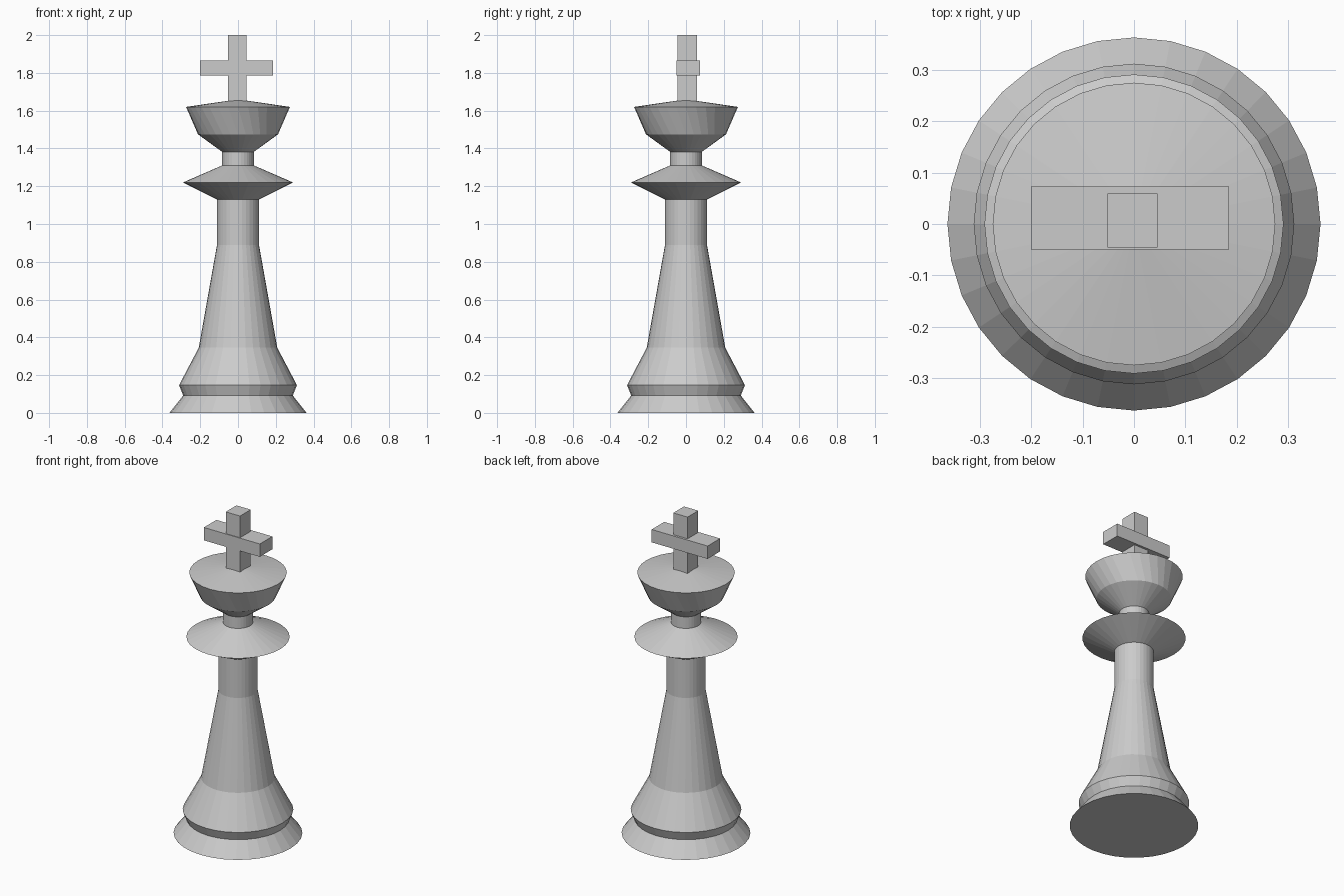
import bpy, bmesh
from math import cos, sin, tau

if "Cube" in bpy.data.objects:
    bpy.data.objects.remove(bpy.data.objects["Cube"])

SIDES = 32
STEP = tau / SIDES


def finish(name, bm):
    bmesh.ops.recalc_face_normals(bm, faces=bm.faces[:])
    mesh = bpy.data.meshes.new(name)
    bm.to_mesh(mesh)
    bm.free()
    obj = bpy.data.objects.new(name, mesh)
    bpy.context.collection.objects.link(obj)
    return obj


def lathe(name, profile, tip_z):
    """Stack rings of (radius, height, twist in sides), close with a flat base and a low cone."""
    bm = bmesh.new()
    rings = [[bm.verts.new((r * cos((i + t) * STEP), r * sin((i + t) * STEP), z))
              for i in range(SIDES)] for r, z, t in profile]
    for lo, hi in zip(rings, rings[1:]):
        for i in range(SIDES):
            j = (i + 1) % SIDES
            bm.faces.new((lo[i], lo[j], hi[j], hi[i]))
    bm.faces.new(rings[0][::-1])
    tip = bm.verts.new((0, 0, tip_z))
    for i in range(SIDES):
        bm.faces.new((rings[-1][i], rings[-1][(i + 1) % SIDES], tip))
    return finish(name, bm)


def box(name, low, high):
    bm = bmesh.new()
    bmesh.ops.create_cube(bm, size=1)
    for v in bm.verts:
        v.co = [(a + b) / 2 + c * (b - a) for a, b, c in zip(low, high, v.co)]
    return finish(name, bm)


# Turned body: foot, tapered stem, collar, neck and crown with a twisted upper band
lathe("turned_body", [
    (0.363, 0.0, 0), (0.29, 0.092, 0), (0.312, 0.147, 0),
    (0.208, 0.345, 0), (0.111, 0.89, 0), (0.111, 1.13, 0),
    (0.291, 1.22, 0), (0.084, 1.31, 0), (0.084, 1.382, 0),
    (0.212, 1.475, 0), (0.275, 1.62, -1),
], 1.66)

# Cross on top
box("cross_post", (-0.052, -0.046, 1.625), (0.046, 0.059, 2.0))
box("cross_bar", (-0.2, -0.05, 1.785), (0.185, 0.073, 1.865))
